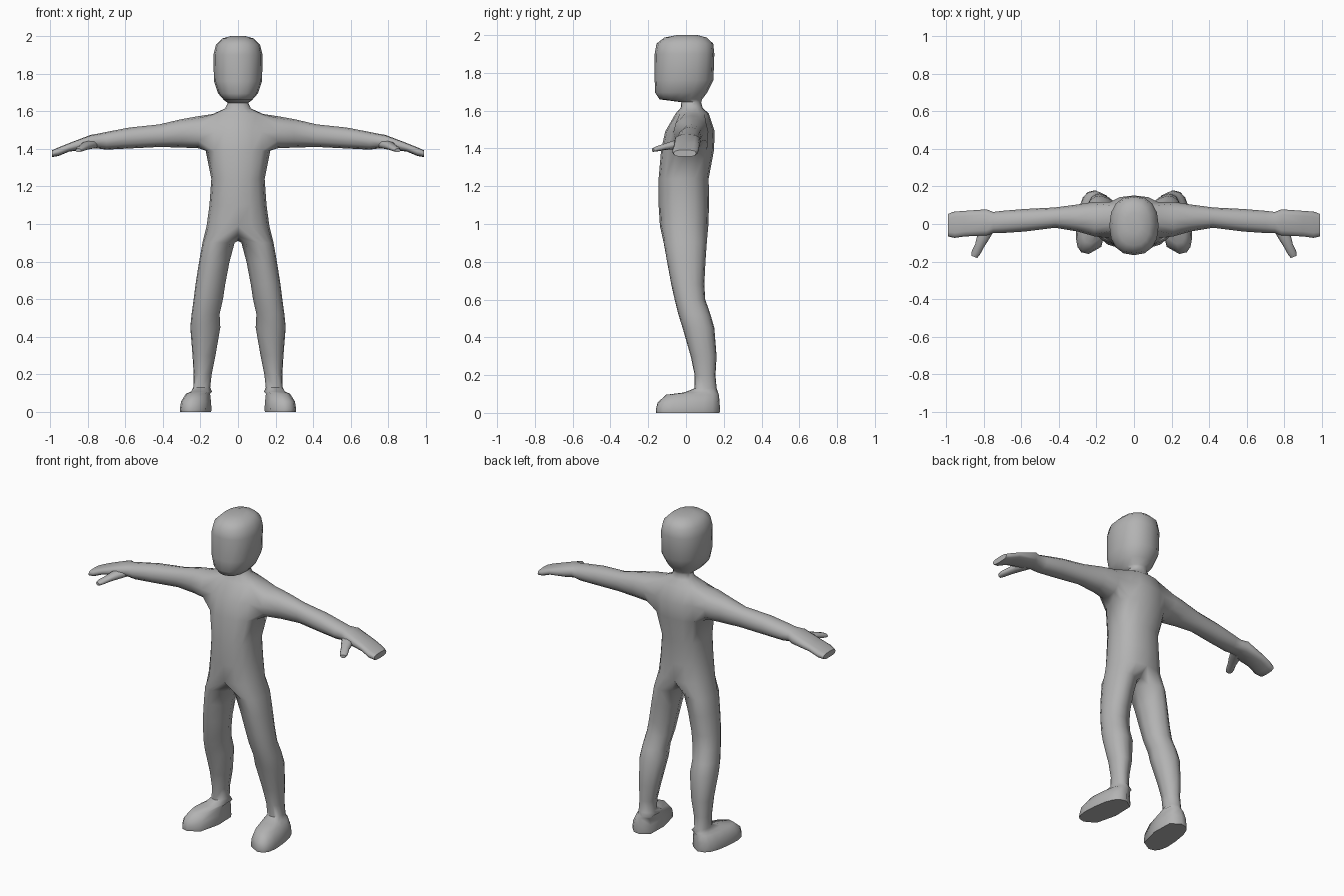
import bpy, bmesh, math

grey = bpy.data.materials.new("plain_grey")
grey.diffuse_color = (0.45, 0.45, 0.45, 1)


def spow(v, n):
    return math.copysign(abs(v) ** (2 / n), v) if abs(v) > 1e-6 else 0.0


def oval(angles, a0, a1, b0, b1, n=2.3):
    """Points of a superellipse filling the box a0..a1 by b0..b1."""
    return [((a0 + a1) / 2 + (a1 - a0) / 2 * spow(math.cos(math.radians(t)), n),
             (b0 + b1) / 2 + (b1 - b0) / 2 * spow(math.sin(math.radians(t)), n))
            for t in angles]


def bridge(bm, low, high, skip=()):
    n = len(low)
    for i in range(n):
        if i not in skip:
            bm.faces.new((low[i], low[(i + 1) % n], high[(i + 1) % n], high[i]))


def finish(bm, name):
    bmesh.ops.recalc_face_normals(bm, faces=bm.faces)
    mesh = bpy.data.meshes.new(name)
    bm.to_mesh(mesh)
    bm.free()
    mesh.materials.append(grey)
    obj = bpy.data.objects.new(name, mesh)
    bpy.context.collection.objects.link(obj)
    for p in mesh.polygons:
        p.use_smooth = True
    bpy.context.view_layer.objects.active = obj
    obj.select_set(True)
    bpy.ops.object.shade_smooth_by_angle(angle=math.radians(62))
    obj.select_set(False)


# Torso, neck and head: z, half width, front y, back y
TRUNK = [
    (0.99, 0.167, -0.138, 0.118), (1.10, 0.152, -0.145, 0.122),
    (1.24, 0.142, -0.145, 0.120), (1.39, 0.172, -0.132, 0.148),
    (1.49, 0.172, -0.110, 0.152), (1.585, 0.135, -0.055, 0.120),
    (1.615, 0.068, -0.028, 0.088), (1.645, 0.055, -0.025, 0.080),
    (1.660, 0.075, -0.140, 0.085), (1.695, 0.106, -0.163, 0.112),
    (1.76, 0.128, -0.166, 0.145), (1.90, 0.131, -0.166, 0.150),
    (1.955, 0.117, -0.156, 0.144), (1.987, 0.085, -0.115, 0.110),
    (2.00, 0.040, -0.050, 0.060),
]
# Arm and mitten hand: x, bottom z, top z, front y, back y
ARM = [
    (0.21, 1.403, 1.574, -0.066, 0.118), (0.30, 1.407, 1.558, -0.040, 0.104),
    (0.42, 1.410, 1.530, -0.020, 0.088), (0.58, 1.402, 1.513, -0.040, 0.080),
    (0.70, 1.396, 1.490, -0.048, 0.070), (0.75, 1.402, 1.480, -0.048, 0.064),
    (0.785, 1.400, 1.474, -0.062, 0.078), (0.90, 1.385, 1.430, -0.066, 0.070),
    (0.955, 1.362, 1.408, -0.074, 0.066), (0.99, 1.356, 1.392, -0.066, 0.054),
]
# Leg and foot: z, inner x, outer x, front y, back y
LEG = [
    (0.90, 0.018, 0.189, -0.118, 0.110), (0.80, 0.045, 0.207, -0.100, 0.103),
    (0.68, 0.068, 0.226, -0.078, 0.097), (0.60, 0.080, 0.236, -0.060, 0.102),
    (0.52, 0.098, 0.247, -0.040, 0.130), (0.45, 0.094, 0.254, -0.018, 0.150),
    (0.30, 0.120, 0.242, 0.025, 0.162), (0.20, 0.140, 0.236, 0.046, 0.156),
    (0.13, 0.148, 0.238, 0.046, 0.162), (0.108, 0.145, 0.255, -0.010, 0.170),
    (0.096, 0.150, 0.275, -0.105, 0.174), (0.055, 0.143, 0.298, -0.150, 0.178),
    (0.015, 0.140, 0.304, -0.160, 0.180), (0.0, 0.142, 0.302, -0.158, 0.178),
]

bm = bmesh.new()

# Trunk rings, leaving shoulder openings between rows 3 and 5
ANG16 = [22.5 * k for k in range(16)]
rows = []
for z, hx, yf, yb in TRUNK:
    rows.append([bm.verts.new((x, y, z)) for x, y in oval(ANG16, -hx, hx, yf, yb)])
for r in range(len(rows) - 1):
    bridge(bm, rows[r], rows[r + 1], (14, 15, 0, 1, 6, 7, 8, 9) if r in (3, 4) else ())
bm.faces.new(rows[-1])

# Crotch strip shared by both legs
crotch = [bm.verts.new((0, y, z)) for y, z in ((0.065, 0.935), (0.0, 0.91), (-0.07, 0.935))]
LEG_ANG = [-90 + 22.5 * k for k in range(9)] + [135, 180, 225]
ARM_ANG = [210 + 30 * k for k in range(12)]

for s in (1, -1):
    def col(c):
        return c % 16 if s == 1 else (8 - c) % 16

    # Arm grows out of the shoulder opening
    loop = ([rows[3][col(c)] for c in range(-2, 3)] + [rows[4][col(2)]]
            + [rows[5][col(c)] for c in range(2, -3, -1)] + [rows[4][col(-2)]])
    for x, z0, z1, yf, yb in ARM:
        n = 2.8 if x > 0.76 else 2.2
        ring = [bm.verts.new((s * x, y, z)) for y, z in oval(ARM_ANG, yf, yb, z0, z1, n)]
        bridge(bm, loop, ring)
        loop = ring
    bm.faces.new(loop)

    # Leg grows out of half the hip ring, ending in a turned-out foot
    loop = [rows[0][col(c)] for c in range(-4, 5)] + crotch
    for z, x0, x1, yf, yb in LEG:
        foot = z < 0.11
        ring = []
        for x, y in oval(LEG_ANG, x0, x1, yf, yb, 2.7 if foot else 2.2):
            turn = 0.11 * (0.02 - y) if foot else 0
            ring.append(bm.verts.new((s * (x + turn), y, z)))
        bridge(bm, loop, ring)
        loop = ring
    bm.faces.new(loop)
finish(bm, "body")

# Thumbs: x, y, z, half width, half height
THUMB = [(0.775, -0.02, 1.425, 0.032, 0.024), (0.805, -0.075, 1.417, 0.030, 0.022),
         (0.822, -0.115, 1.408, 0.023, 0.017), (0.842, -0.155, 1.398, 0.022, 0.014),
         (0.850, -0.175, 1.392, 0.015, 0.010)]
for s, side in ((1, "left"), (-1, "right")):
    bm = bmesh.new()
    prev = None
    for x, y, z, hx, hz in THUMB:
        # each ring leans so the thumb points outward
        ring = [bm.verts.new((s * (x + a), y + 0.4 * a, z + b))
                for a, b in oval([45 * k for k in range(8)], -hx, hx, -hz, hz)]
        if prev:
            bridge(bm, prev, ring)
        else:
            bm.faces.new(ring)
        prev = ring
    bm.faces.new(prev)
    finish(bm, "thumb_" + side)
